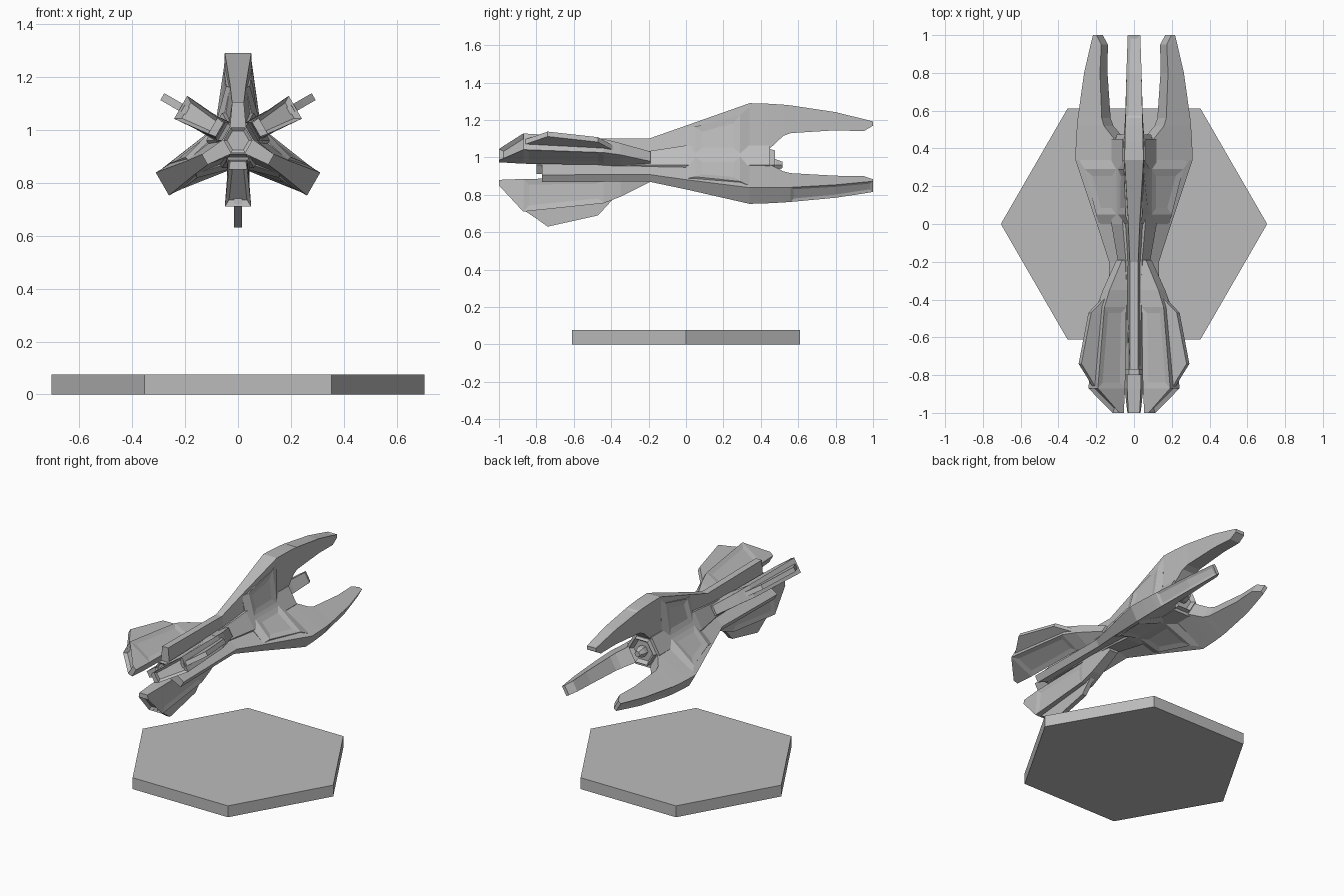
import bpy, bmesh, math
from mathutils import Matrix

cube = bpy.data.objects.get("Cube")
if cube:
    bpy.data.objects.remove(cube, do_unlink=True)

AXIS_Z = 0.96          # height of the ship's long axis
FINS = (0, 120, 240)   # directions of the tail fins, from straight up
PODS = (60, 180, 300)  # directions of the front pods

grey = bpy.data.materials.new("plain_grey")
grey.use_nodes = True
grey.diffuse_color = (0.5, 0.5, 0.5, 1)
grey.node_tree.nodes["Principled BSDF"].inputs["Base Color"].default_value = (0.5, 0.5, 0.5, 1)


def finish(name, bm, matrix=Matrix()):
    mesh = bpy.data.meshes.new(name)
    bm.transform(matrix)
    bm.to_mesh(mesh)
    bm.free()
    mesh.materials.append(grey)
    obj = bpy.data.objects.new(name, mesh)
    bpy.context.scene.collection.objects.link(obj)
    return obj


def skin(rings):
    """Skin equal closed rings of points and cap both ends."""
    bm = bmesh.new()
    loops = [[bm.verts.new(p) for p in ring] for ring in rings]
    n = len(loops[0])
    for a, b in zip(loops, loops[1:]):
        for i in range(n):
            bm.faces.new((a[i], a[(i + 1) % n], b[(i + 1) % n], b[i]))
    bm.faces.new(loops[0])
    bm.faces.new(loops[-1])
    bmesh.ops.recalc_face_normals(bm, faces=bm.faces)
    return bm


def recess(bm, rule, thickness, depth):
    """Sink a panel into the connected faces that the rule picks."""
    bm.normal_update()
    faces = [f for f in bm.faces if rule(f.calc_center_median(), f.normal)]
    if faces:
        bmesh.ops.inset_region(bm, faces=faces, thickness=thickness,
                               depth=-depth, use_even_offset=True)


def radial(name, angles, stations, panels=()):
    """Loft (y, inner radius, half width, outer radius, half width) around the axis."""
    for i, angle in enumerate(angles):
        bm = skin([[(-wi, y, ri), (wi, y, ri), (wo, y, ro), (-wo, y, ro)]
                   for y, ri, wi, ro, wo in stations])
        for rule, thickness, depth in panels:
            recess(bm, rule, thickness, depth)
        turn = Matrix.Translation((0, 0, AXIS_Z)) @ Matrix.Rotation(math.radians(angle), 4, "Y")
        finish(f"{name}_{i + 1}", bm, turn)


def hex_body(name, stations, z, panels=()):
    """Six-sided body along y with (y, radius) stations."""
    bm = skin([[(r * math.cos(k * math.pi / 3), y, r * math.sin(k * math.pi / 3))
                for k in range(6)] for y, r in stations])
    for rule, thickness, depth in panels:
        recess(bm, rule, thickness, depth)
    finish(name, bm, Matrix.Translation((0, 0, z)))


# Display base
bm = bmesh.new()
bmesh.ops.create_cone(bm, cap_ends=True, segments=6, radius1=0.705, radius2=0.705, depth=0.076)
bm.verts.ensure_lookup_table()
on_x = any(abs(v.co.y) < 0.01 for v in bm.verts)
finish("display_base", bm, Matrix.Translation((0, 0, 0.038))
       @ Matrix.Rotation(0 if on_x else math.pi / 6, 4, "Z"))

# Central hull with a framed nose, and the engine at the back
hex_body("hull", [(-0.77, 0.06), (-0.2, 0.085), (0, 0.12), (0.45, 0.12)], AXIS_Z)
hex_body("nose", [(-0.8, 0.055), (-0.7, 0.055)], AXIS_Z,
         [(lambda c, n: n.y < -0.9, 0.012, 0.01)])
hex_body("engine_nozzle", [(0.44, 0.1), (0.475, 0.09)], AXIS_Z,
         [(lambda c, n: n.y > 0.9, 0.02, 0.03)])
hex_body("engine_core", [(0.43, 0.035), (0.48, 0.035), (0.515, 0.02)], AXIS_Z)

# Tail fins, each running forward as a narrow spine
radial("tail_fin", FINS, [
    (-0.77, 0, 0.035, 0.145, 0.022), (-0.2, 0, 0.045, 0.14, 0.022),
    (0, 0, 0.06, 0.21, 0.03), (0.34, 0, 0.06, 0.33, 0.05),
    (0.44, 0.08, 0.055, 0.327, 0.048), (0.52, 0.155, 0.05, 0.322, 0.046),
    (0.56, 0.17, 0.047, 0.318, 0.045), (0.8, 0.185, 0.04, 0.282, 0.04),
    (0.95, 0.18, 0.035, 0.245, 0.035), (1.0, 0.21, 0.033, 0.232, 0.033)],
    [(lambda c, n: n.z > 0.8 and c.y > 0.56, 0.016, 0.006)])

# Raised flanks with sunken side panels at the fin roots
radial("fin_root", FINS, [
    (0.0, 0.06, 0.06, 0.2, 0.03), (0.05, 0.06, 0.085, 0.205, 0.045),
    (0.29, 0.06, 0.085, 0.27, 0.054), (0.34, 0.06, 0.06, 0.31, 0.05)],
    [(lambda c, n, s=s: n.x * s > 0.7 and 0.1 < c.y < 0.25, 0.035, 0.007) for s in (-1, 1)])

# Front pods with sunken intakes and side panels
radial("front_pod", PODS, [
    (-1.0, 0.08, 0.03, 0.11, 0.035), (-0.87, 0.075, 0.036, 0.25, 0.05),
    (-0.44, 0.07, 0.04, 0.205, 0.042), (-0.35, 0.05, 0.045, 0.17, 0.036),
    (-0.19, 0.05, 0.04, 0.09, 0.03)],
    [(lambda c, n: n.y < -0.5 and n.z > 0.3, 0.015, 0.02)]
    + [(lambda c, n, s=s: n.x * s > 0.7 and -0.8 < c.y < -0.5, 0.03, 0.006) for s in (-1, 1)])

# Thin blades on the pods
radial("pod_blade", PODS, [
    (y, 0.1, 0.015, r, 0.015) for y, r in
    [(-0.87, 0.24), (-0.81, 0.28), (-0.74, 0.33), (-0.47, 0.27), (-0.36, 0.15)]])
